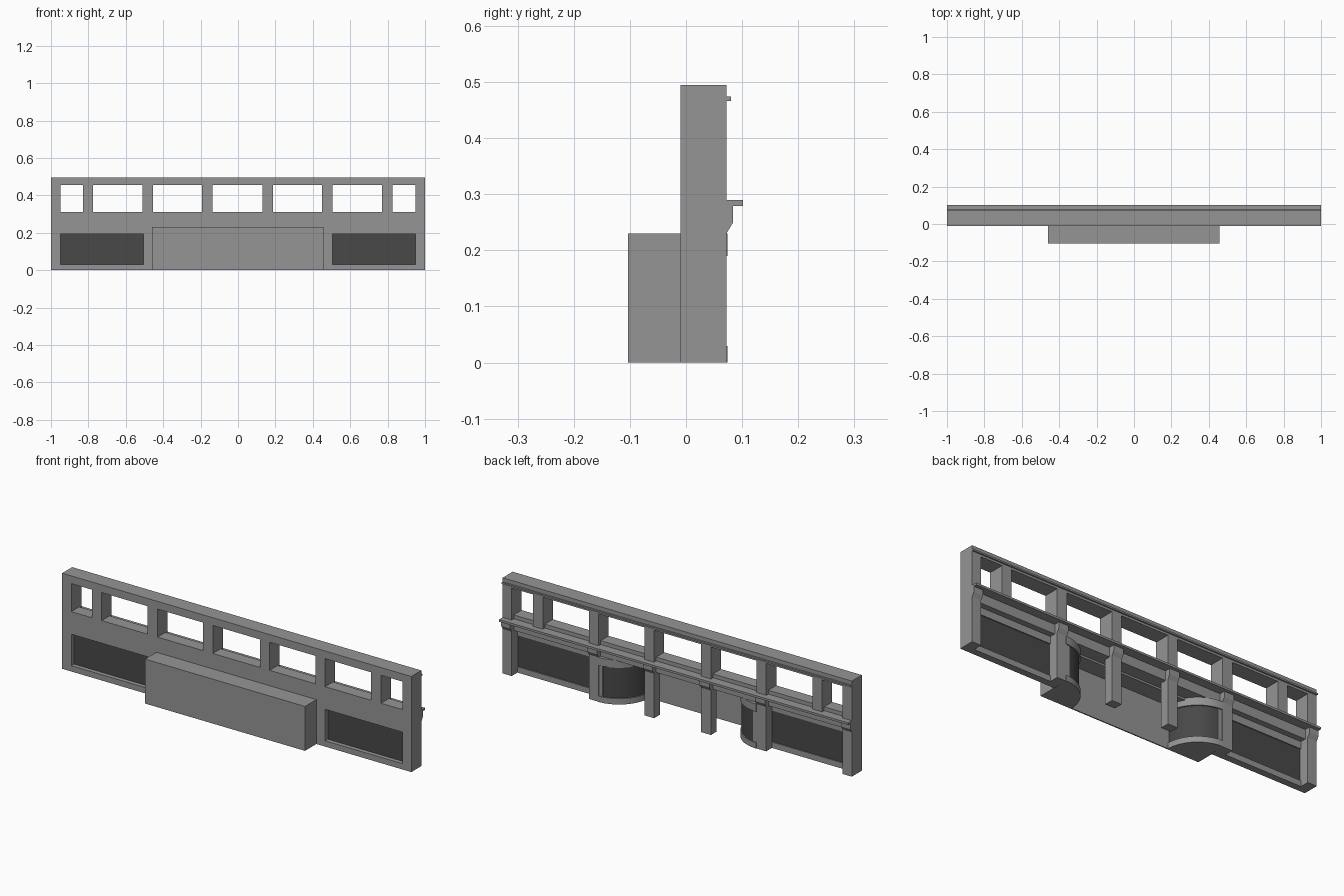
import bpy, bmesh, math

cube = bpy.data.objects.get("Cube")
if cube:
    bpy.data.objects.remove(cube, do_unlink=True)


def make_material(name, value):
    m = bpy.data.materials.new(name)
    m.use_nodes = True
    color = (value, value, value, 1)
    m.diffuse_color = color
    m.node_tree.nodes["Principled BSDF"].inputs["Base Color"].default_value = color
    return m


STONE = make_material("grey_stone", 0.30)
GLASS = make_material("dark_glass", 0.065)


def finish(name, bm, mat):
    bmesh.ops.recalc_face_normals(bm, faces=bm.faces)
    mesh = bpy.data.meshes.new(name)
    bm.to_mesh(mesh)
    bm.free()
    mesh.materials.append(mat)
    ob = bpy.data.objects.new(name, mesh)
    bpy.context.collection.objects.link(ob)
    return ob


def box(name, x, y, z, mat=STONE):
    bm = bmesh.new()
    bmesh.ops.create_cube(bm, size=1)
    for v in bm.verts:
        for i, (a, b) in enumerate((x, y, z)):
            v.co[i] = (a + b) / 2 + v.co[i] * (b - a)
    return finish(name, bm, mat)


def prism(name, points, direction, mat=STONE):
    bm = bmesh.new()
    face = bm.faces.new([bm.verts.new(p) for p in points])
    ext = bmesh.ops.extrude_face_region(bm, geom=[face])
    verts = [g for g in ext["geom"] if isinstance(g, bmesh.types.BMVert)]
    bmesh.ops.translate(bm, verts=verts, vec=direction)
    # keep the starting cap so the prism is closed
    if not face.is_valid:
        bm.faces.ensure_lookup_table()
        bmesh.ops.holes_fill(bm, edges=bm.edges)
    return finish(name, bm, mat)


FRONT, SLAB, BACK = -0.01, 0.025, 0.072
TOP = 0.495

# Upper storey: top beam, spandrel and deep mullions
box("top_beam", (-1, 1), (FRONT, BACK), (0.455, TOP))
box("top_moulding", (-1, 1), (BACK - 0.01, 0.08), (0.466, 0.474))
box("spandrel", (-1, 1), (FRONT, 0.055), (0.23, 0.31))
box("cornice", (-1, 1), (0.05, 0.102), (0.279, 0.29))

for i, x in enumerate((-0.802, -0.482, -0.165, 0.16, 0.478, 0.798)):
    box(f"mullion_{i}", (x - 0.028, x + 0.028), (FRONT, BACK), (0.31, 0.455))
    box(f"mullion_foot_{i}", (x - 0.028, x + 0.028), (0.05, BACK), (0.285, 0.31))
for side in (-1, 1):
    xs = sorted((side * 0.948, side))
    box("end_mullion", xs, (FRONT, BACK), (0.29, 0.455))

# Lower storey posts with chamfered brackets beneath the cornice
profile = ((0.05, 0.225), (BACK, 0.23), (0.084, 0.25), (0.084, 0.28), (0.05, 0.28))
for i, (a, b) in enumerate(((-1, -0.948), (-0.51, -0.454), (-0.193, -0.137),
                            (0.132, 0.188), (0.45, 0.506), (0.948, 1))):
    box(f"lower_post_{i}", (a, b), (SLAB, BACK), (0, 0.285))
    prism(f"bracket_{i}", [(a, y, z) for y, z in profile], (b - a, 0, 0))

# Display windows: slab frame around recessed glass on each side
for side in (-1, 1):
    def span(a, b):
        return sorted((side * a, side * b))
    box("window_end_frame", span(0.948, 1), (FRONT, SLAB), (0, 0.23))
    box("window_inner_frame", span(0.455, 0.506), (FRONT, SLAB), (0, 0.23))
    box("window_sill", span(0.506, 0.948), (FRONT, SLAB), (0, 0.03))
    box("window_head", span(0.506, 0.948), (FRONT, SLAB), (0.193, 0.23))
    box("window_glass", span(0.506, 0.948), (0.012, 0.02), (0.03, 0.193), GLASS)

# Projecting vestibule, open at the back and underneath
VF = -0.103
box("vestibule_wall", (-0.46, 0.456), (VF, VF + 0.006), (0, 0.23))
box("vestibule_ceiling", (-0.46, 0.456), (VF, FRONT), (0.22, 0.23))
box("vestibule_side_right", (-0.46, -0.454), (VF, FRONT), (0, 0.23))
box("vestibule_side_left", (0.45, 0.456), (VF, FRONT), (0, 0.23))

# Curved display cases in the vestibule corners
for side in (-1, 1):
    for name, r, z0, z1, mat in (("case_base", 0.175, 0, 0.03, STONE),
                                 ("case_glass", 0.169, 0.03, 0.19, GLASS),
                                 ("case_head", 0.175, 0.19, 0.23, STONE)):
        cx, cy = side * 0.454, VF + 0.002
        pts = [(cx, cy, z0)]
        for k in range(17):
            t = math.pi / 2 * k / 16
            pts.append((cx - side * r * math.cos(t), cy + r * math.sin(t), z0))
        ob = prism(name, pts, (0, 0, z1 - z0), mat)
        bpy.ops.object.select_all(action="DESELECT")
        ob.select_set(True)
        bpy.context.view_layer.objects.active = ob
        bpy.ops.object.shade_smooth_by_angle()
    # Narrow jamb between the curved glass and the post
    box("case_jamb", sorted((side * 0.43, side * 0.456)), (0.03, BACK - 0.004), (0, 0.23))
